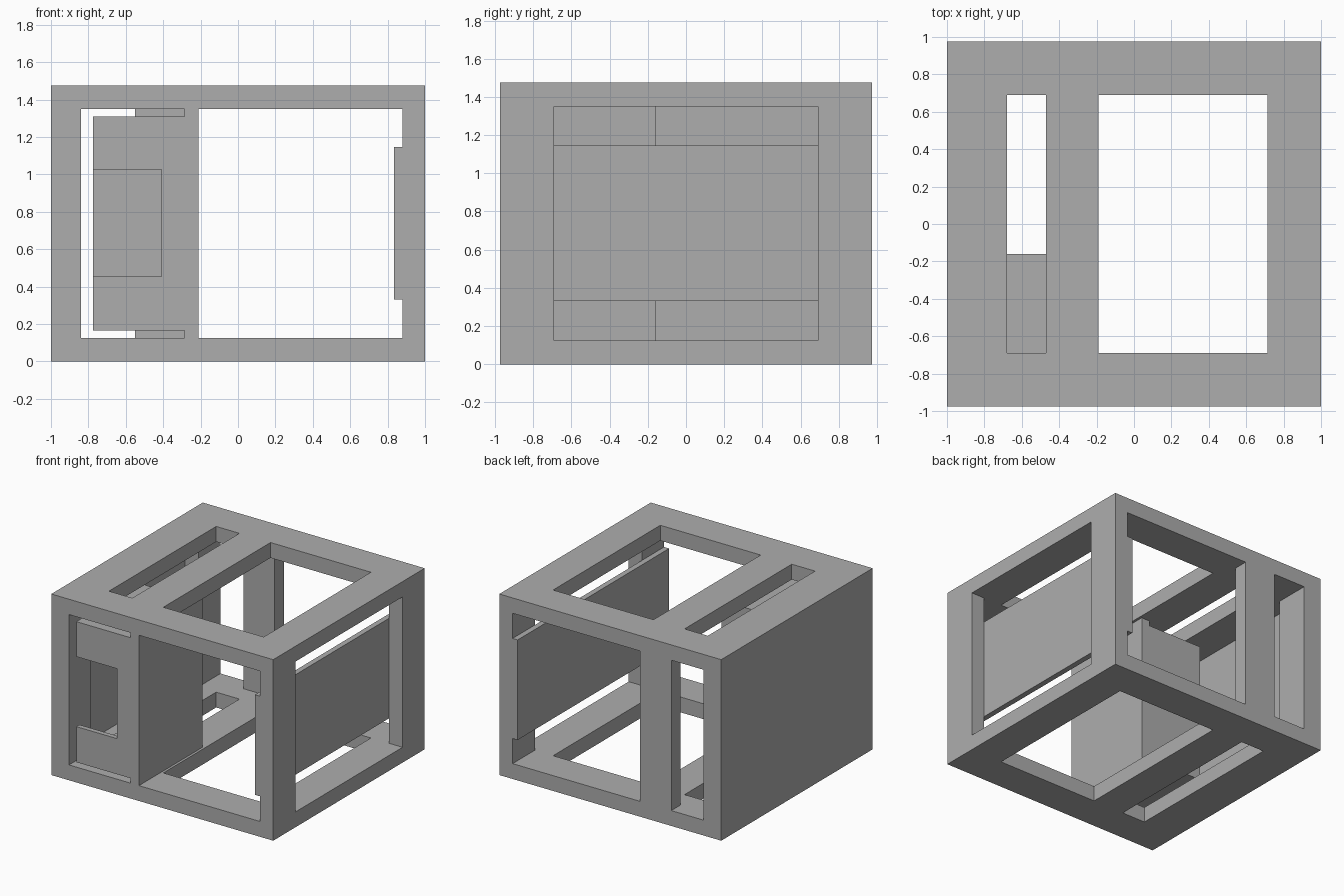
import bpy
import bmesh
from mathutils import Matrix, Vector

cube = bpy.data.objects.get("Cube")
if cube:
    bpy.data.objects.remove(cube, do_unlink=True)

grey = bpy.data.materials.new("plain_grey")
grey.use_nodes = True
COLOUR = (0.42, 0.42, 0.42, 1)
grey.diffuse_color = COLOUR
grey.node_tree.nodes["Principled BSDF"].inputs["Base Color"].default_value = COLOUR

# Overall half depth, height, deck thickness and sheet thickness
D, H, T, S = 0.975, 1.475, 0.125, 0.04
LOW, HIGH = T, H - T
RIM = 0.69            # half depth of the deck and side openings


def add_object(name, mesh):
    obj = bpy.data.objects.new(name, mesh)
    bpy.context.collection.objects.link(obj)
    mesh.materials.clear()
    mesh.materials.append(grey)
    return obj


def box(name, x, y, z):
    """Box between (low, high) limits on each axis."""
    bm = bmesh.new()
    size = [b - a for a, b in (x, y, z)]
    mid = [(a + b) / 2 for a, b in (x, y, z)]
    bmesh.ops.create_cube(bm, size=1, matrix=Matrix.Translation(Vector(mid)) @ Matrix.Diagonal((*size, 1)))
    mesh = bpy.data.meshes.new(name)
    bm.to_mesh(mesh)
    bm.free()
    return add_object(name, mesh)


def plate(name, loops, thickness, matrix):
    """Flat plate from an outline and holes, extruded about its own plane."""
    curve = bpy.data.curves.new(name, "CURVE")
    curve.dimensions = "2D"
    curve.fill_mode = "BOTH"
    curve.extrude = thickness / 2
    for loop in loops:
        spline = curve.splines.new("POLY")
        spline.points.add(len(loop) - 1)
        for point, (u, v) in zip(spline.points, loop):
            point.co = (u, v, 0, 1)
        spline.use_cyclic_u = True
    temp = bpy.data.objects.new(name + "_outline", curve)
    bpy.context.collection.objects.link(temp)
    graph = bpy.context.evaluated_depsgraph_get()
    mesh = bpy.data.meshes.new_from_object(temp.evaluated_get(graph))
    bpy.data.objects.remove(temp, do_unlink=True)
    mesh.transform(matrix)
    bm = bmesh.new()
    bm.from_mesh(mesh)
    bmesh.ops.remove_doubles(bm, verts=bm.verts, dist=0.0001)
    bmesh.ops.recalc_face_normals(bm, faces=bm.faces)
    for face in bm.faces:
        face.smooth = False
    bm.to_mesh(mesh)
    bm.free()
    mesh.name = name
    return add_object(name, mesh)


def rect(x0, x1, y0, y1):
    return [(x0, y0), (x1, y0), (x1, y1), (x0, y1)]


# Top and bottom decks with a narrow and a wide opening
deck = [rect(-0.96, 1, -D, D),
        rect(-0.68, -0.47, -RIM, RIM),
        rect(-0.19, 0.715, -RIM, RIM)]
for name, z in (("bottom_deck", T / 2), ("top_deck", H - T / 2)):
    plate(name, deck, T, Matrix.Translation((0, 0, z)))

# Solid outer sheet on the right side
box("side_sheet", (-1, -0.96), (-D, D), (0, H))

# Corner posts
for side, x in (("right", (-0.96, -0.84)), ("left", (0.88, 1))):
    box(f"front_{side}_post", x, (-D, -RIM), (LOW, HIGH))
    box(f"back_{side}_post", x, (RIM, D), (LOW, HIGH))

# Upright dividers
box("front_divider", (-0.285, -0.21), (-D, -0.16), (LOW, HIGH))
box("back_divider", (-0.55, -0.27), (D - 0.12, D), (LOW, HIGH))

# Panel behind the left side opening
box("side_panel", (0.835, 0.88), (-D, D), (0.33, 1.145))

# Inner compartment, open toward the side sheet
X, Z0, Z1 = (-0.775, -0.285), 0.165, 1.31
inside = (-D + S, -0.16 - S)
box("compartment_back", X, (-0.16 - S, -0.16), (Z0, Z1))
box("compartment_floor", X, inside, (Z0, Z0 + S))
box("compartment_roof", X, inside, (Z1 - S, Z1))

# Compartment front with a notch cut from its open edge
notch = [(X[0], Z0), (X[1], Z0), (X[1], Z1), (X[0], Z1),
         (X[0], 1.025), (-0.41, 1.025), (-0.41, 0.455), (X[0], 0.455)]
upright = Matrix.Translation((0, -D + S / 2, 0)) @ Matrix.Rotation(1.5707963, 4, "X")
plate("compartment_front", [notch], S, upright)
